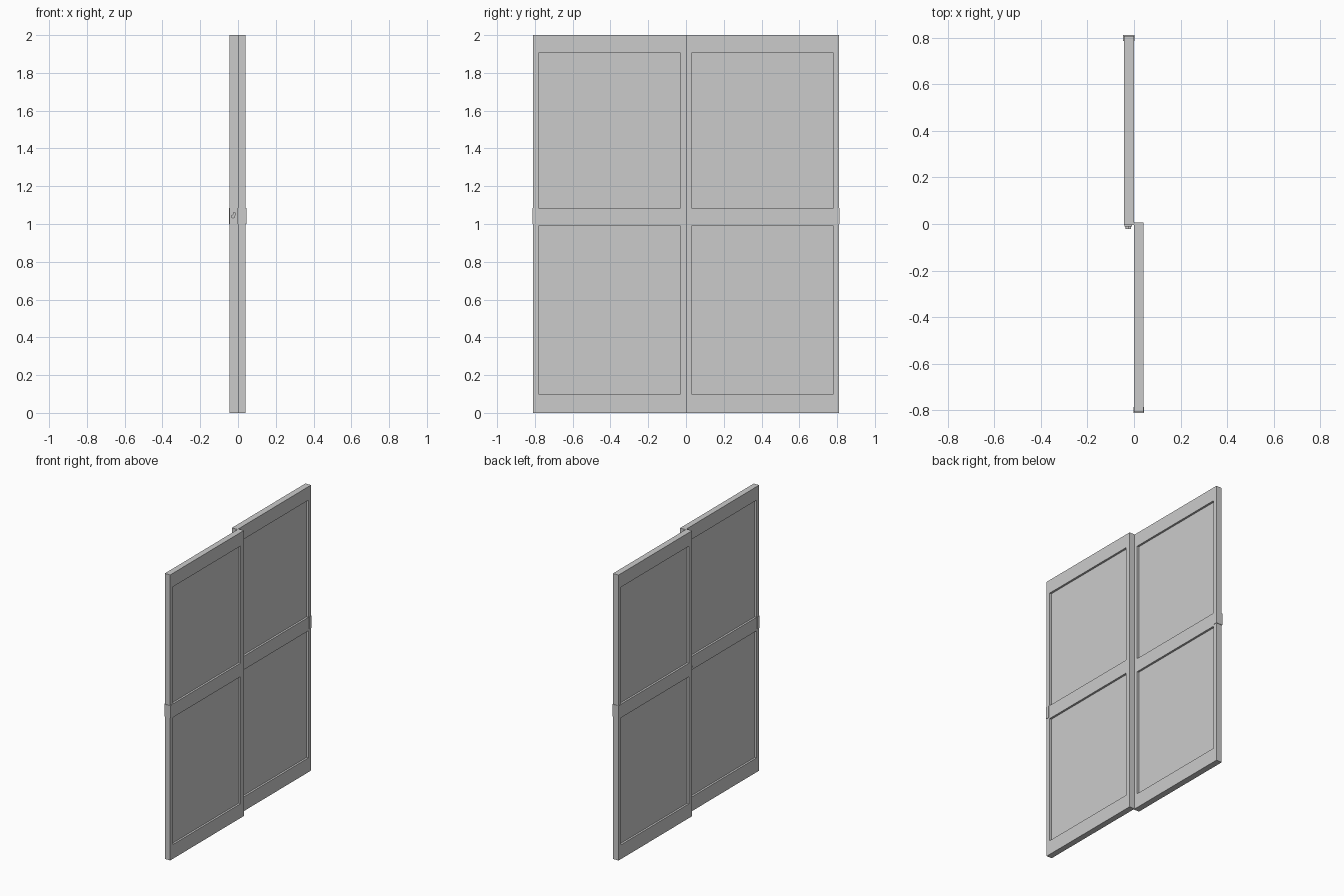
import bpy, bmesh, math
from mathutils import Vector

cube = bpy.data.objects.get("Cube")
if cube:
    bpy.data.objects.remove(cube, do_unlink=True)

grey = bpy.data.materials.new("light_grey")
grey.use_nodes = True
colour = (0.6, 0.6, 0.6, 1)
grey.diffuse_color = colour
grey.node_tree.nodes["Principled BSDF"].inputs["Base Color"].default_value = colour


def finish(name, bm):
    bmesh.ops.recalc_face_normals(bm, faces=bm.faces)
    mesh = bpy.data.meshes.new(name)
    bm.to_mesh(mesh)
    bm.free()
    mesh.materials.append(grey)
    obj = bpy.data.objects.new(name, mesh)
    bpy.context.collection.objects.link(obj)
    return obj


def box(name, low, high):
    bm = bmesh.new()
    bmesh.ops.create_cube(bm, size=1)
    low, high = Vector(low), Vector(high)
    for v in bm.verts:
        v.co = (low + high) / 2 + v.co * (high - low)
    return finish(name, bm)


def door_leaf(name, x0, x1, ys, zs, recess):
    """Slab on a grid of rails and stiles, with sunken fields on both faces."""
    bm = bmesh.new()
    for x in (x0, x1):
        for j in range(len(ys) - 1):
            for k in range(len(zs) - 1):
                ring = [(ys[j], zs[k]), (ys[j + 1], zs[k]),
                        (ys[j + 1], zs[k + 1]), (ys[j], zs[k + 1])]
                face = bm.faces.new([bm.verts.new((x, y, z)) for y, z in ring])
    bmesh.ops.remove_doubles(bm, verts=bm.verts, dist=0.0001)
    # Close the outer edges between the two faces
    rim = [e for e in bm.edges if e.is_boundary]
    bmesh.ops.bridge_loops(bm, edges=rim)
    bmesh.ops.recalc_face_normals(bm, faces=bm.faces)
    # Sink the fields between stiles and rails
    fields = []
    for f in bm.faces:
        c = f.calc_center_median()
        if abs(f.normal.x) > 0.9 and ys[1] < c.y < ys[2] \
                and (zs[1] < c.z < zs[2] or zs[3] < c.z < zs[4]):
            fields.append(f)
    for f in fields:
        inward = -f.normal.copy() * recess
        new = bmesh.ops.extrude_discrete_faces(bm, faces=[f])["faces"][0]
        bmesh.ops.translate(bm, verts=new.verts, vec=inward)
    bmesh.ops.dissolve_limit(bm, angle_limit=0.01, verts=bm.verts, edges=bm.edges)
    return finish(name, bm)


heights = (0, 0.1, 0.99, 1.085, 1.905, 2)
leaves = (("front", 0.0, 0.041, (-0.809, -0.78, -0.03, 0.006), -1),
          ("rear", -0.044, -0.001, (-0.004, 0.03, 0.78, 0.809), 1))
for name, x0, x1, ys, side in leaves:
    door_leaf(name + "_door_leaf", x0, x1, ys, heights, 0.014)

    # Finger pull plates on both faces and wrapped round the outer edge
    inner, outer = sorted((side * 0.787, side * 0.812))
    for label, a, b in (("left", x1, x1 + 0.003), ("right", x0 - 0.003, x0)):
        box(f"{name}_{label}_pull_plate", (a, inner, 1.0), (b, outer, 1.085))
    edge = sorted((side * 0.809, side * 0.812))
    box(name + "_edge_plate", (x0, edge[0], 1.0), (x1, edge[1], 1.085))

# Small hook latch on the inner edge of the rear leaf
box("latch_plate", (-0.04, -0.01, 1.01), (-0.008, -0.004, 1.08))
bpy.ops.mesh.primitive_cylinder_add(vertices=16, radius=0.01, depth=0.012,
                                    location=(-0.026, -0.016, 1.04),
                                    rotation=(math.pi / 2, 0, 0))
knob = bpy.context.object
knob.name = "latch_knob"
knob.data.materials.append(grey)
box("latch_hook", (-0.026, -0.021, 1.045), (-0.012, -0.01, 1.06))
